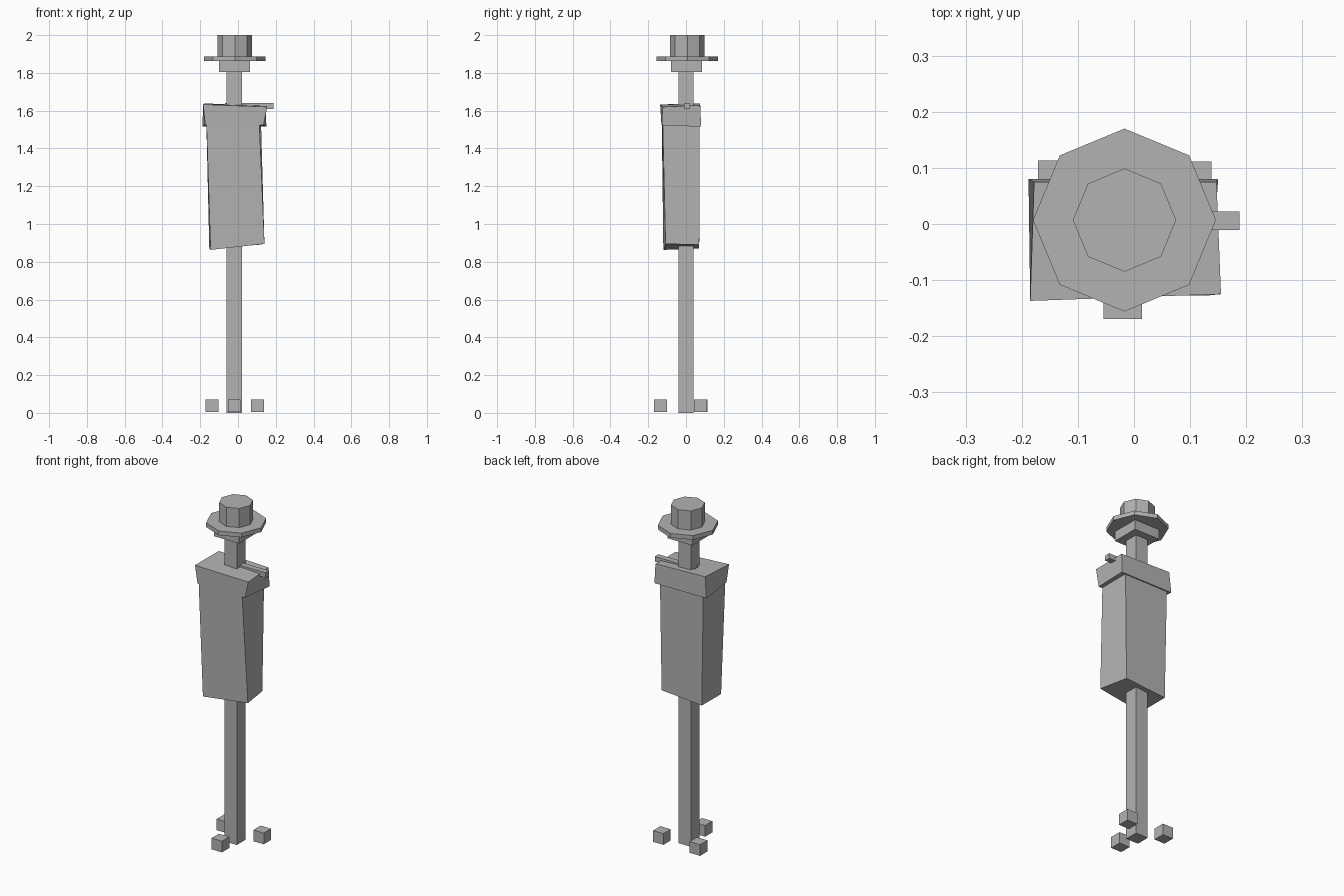
import bpy
import math

cube = bpy.data.objects.get("Cube")
if cube:
    bpy.data.objects.remove(cube, do_unlink=True)

grey = bpy.data.materials.new("plain_grey")
grey.use_nodes = True
colour = (0.45, 0.45, 0.45, 1)
grey.diffuse_color = colour
grey.node_tree.nodes["Principled BSDF"].inputs["Base Color"].default_value = colour


def hexa(name, bottom, top):
    """Six-sided block from four bottom and four top corners, counter-clockwise."""
    faces = [(3, 2, 1, 0), (4, 5, 6, 7)]
    faces += [(i, (i + 1) % 4, (i + 1) % 4 + 4, i + 4) for i in range(4)]
    mesh = bpy.data.meshes.new(name)
    mesh.from_pydata(bottom + top, [], faces)
    mesh.materials.append(grey)
    obj = bpy.data.objects.new(name, mesh)
    bpy.context.collection.objects.link(obj)
    return obj


def box(name, x, y, z):
    """Upright block from its x, y and z ranges."""
    ring = [(x[0], y[0]), (x[1], y[0]), (x[1], y[1]), (x[0], y[1])]
    return hexa(name, [(a, b, z[0]) for a, b in ring], [(a, b, z[1]) for a, b in ring])


def octagon(name, radius, z):
    bpy.ops.mesh.primitive_cylinder_add(
        vertices=8, radius=radius, depth=z[1] - z[0],
        location=(-0.017, 0.007, sum(z) / 2))
    obj = bpy.context.object
    obj.name = name
    obj.data.materials.append(grey)


# Post, crossbar and head
box("post", (-0.06, 0.02), (-0.04, 0.04), (0, 1.82))
box("crossbar", (-0.07, 0.188), (-0.011, 0.022), (1.61, 1.64))
box("head", (-0.1, 0.063), (-0.08, 0.084), (1.805, 1.865))

# Hat
octagon("hat_brim", 0.163, (1.862, 1.887))
octagon("hat_crown", 0.092, (1.885, 2.0))

# Coat body, leaning and slightly twisted
hexa("coat_body",
     [(-0.145, -0.12, 0.863), (0.14, -0.108, 0.895), (0.11, 0.07, 0.89), (-0.152, 0.07, 0.87)],
     [(-0.169, -0.129, 1.6), (0.11, -0.125, 1.6), (0.12, 0.073, 1.6), (-0.165, 0.073, 1.6)])

# Shoulder yoke
hexa("shoulders",
     [(-0.173, -0.13, 1.525), (0.135, -0.127, 1.523), (0.15, 0.08, 1.515), (-0.188, 0.08, 1.515)],
     [(-0.185, -0.137, 1.633), (0.155, -0.125, 1.62), (0.147, 0.075, 1.628), (-0.178, 0.075, 1.638)])

# Small blocks around the foot
for name, x, y in (("front", -0.02, -0.135), ("back_left", 0.104, 0.077), ("back_right", -0.137, 0.079)):
    h = 0.034
    box("foot_block_" + name, (x - h, x + h), (y - h, y + h), (0.004, 0.07))
